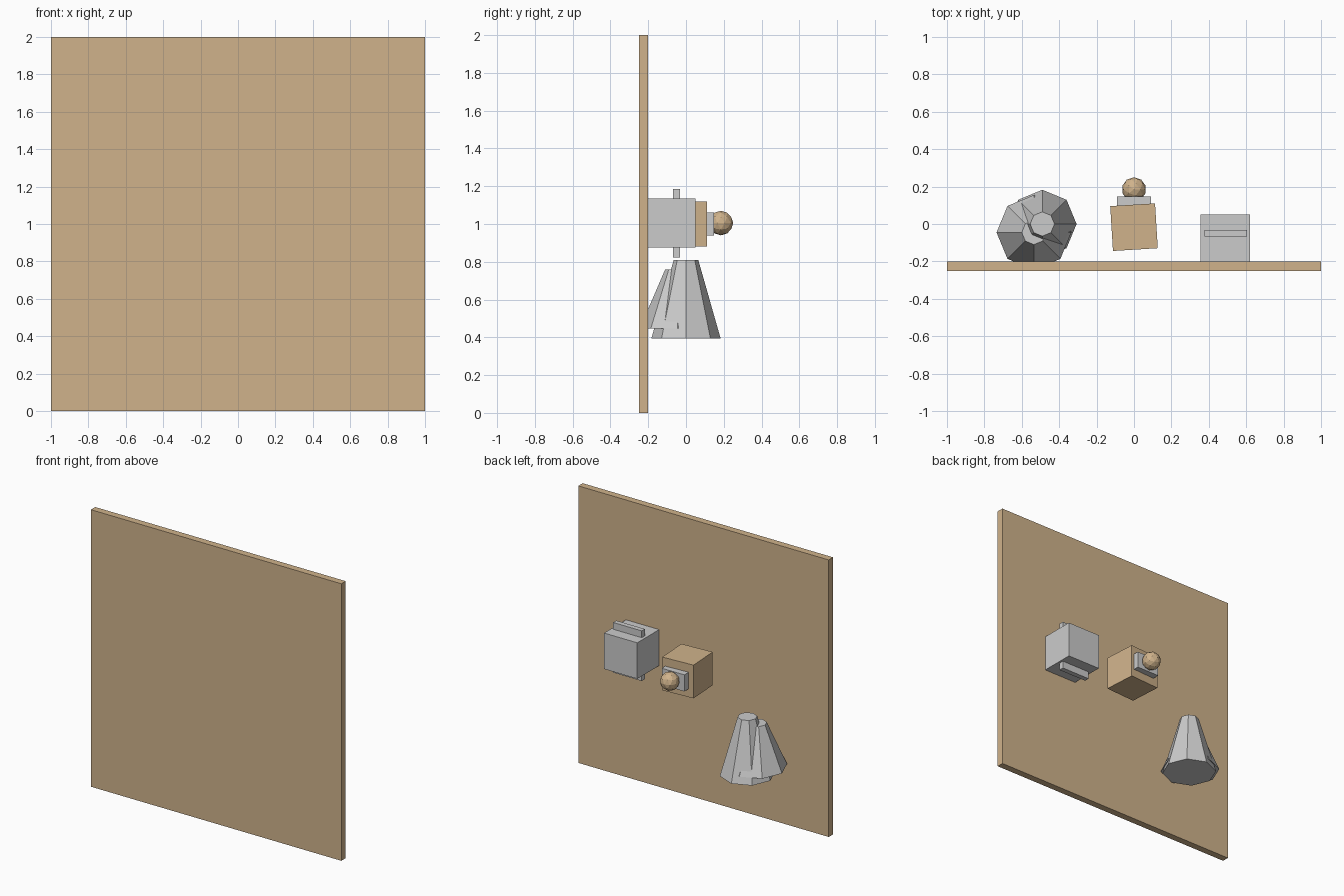
import bpy
import math

if "Cube" in bpy.data.objects:
    bpy.data.objects.remove(bpy.data.objects["Cube"])

wood = bpy.data.materials.new("wood")
wood.diffuse_color = (0.63, 0.45, 0.26, 1)
wood.use_nodes = True
wood.node_tree.nodes["Principled BSDF"].inputs["Base Color"].default_value = wood.diffuse_color


def finish(name, mat):
    ob = bpy.context.object
    ob.name = name
    if mat:
        ob.data.materials.append(mat)
    return ob


def box(name, center, size, mat=None, angle=0):
    bpy.ops.mesh.primitive_cube_add(size=1, location=center, rotation=(0, 0, math.radians(angle)))
    bpy.context.object.scale = size
    return finish(name, mat)


def cone(name, x, y, bottom, top, r1, r2=0.065):
    bpy.ops.mesh.primitive_cone_add(vertices=8, radius1=r1, radius2=r2, depth=top - bottom,
                                    location=(x, y, (bottom + top) / 2))
    return finish(name, None)


# Wall panel
box("wall_panel", (0, -0.225, 1), (2, 0.05, 2), wood)

# Slightly turned wooden block with plate and ball
box("wooden_block", (0, -0.017, 1), (0.24, 0.24, 0.24), wood, 3.5)
box("block_plate", (0, 0.123, 1), (0.18, 0.05, 0.12))
bpy.ops.mesh.primitive_ico_sphere_add(subdivisions=2, radius=0.065, location=(0, 0.185, 1.005))
finish("ball", wood)

# Grey block with an upright slab running through it
box("grey_block", (0.487, -0.08, 1.005), (0.265, 0.26, 0.26))
box("through_slab", (0.49, -0.05, 1.003), (0.228, 0.036, 0.362))

# Two overlapping eight-sided cones
cone("front_cone", -0.49, 0, 0.395, 0.81, 0.183)
cone("wall_cone", -0.535, -0.045, 0.447, 0.76, 0.2)
